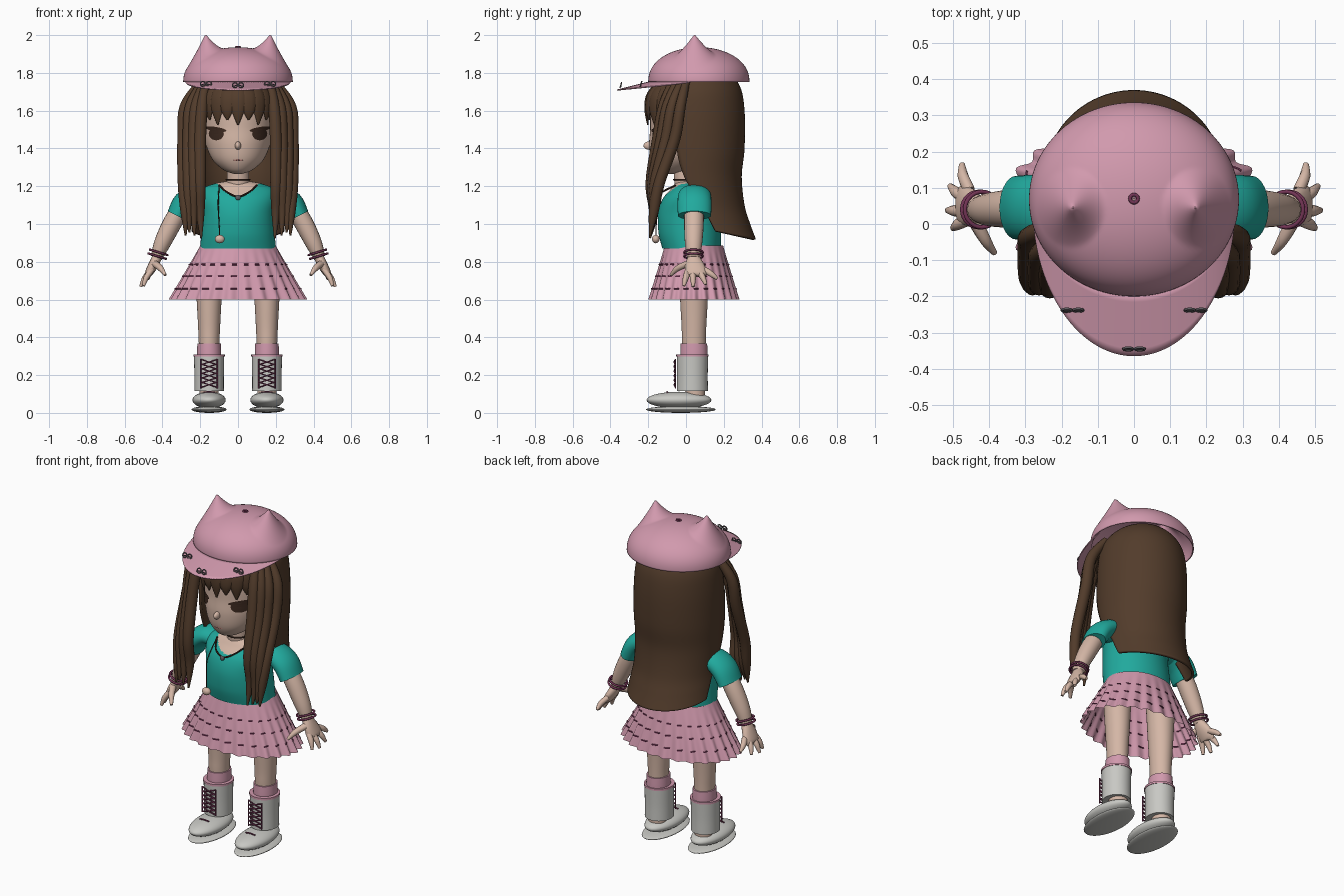
import bpy, bmesh, math
from mathutils import Vector
from math import sin, cos, pi, sqrt

if "Cube" in bpy.data.objects:
    bpy.data.objects.remove(bpy.data.objects["Cube"])


def material(name, *rgb):
    m = bpy.data.materials.new(name)
    m.use_nodes = True
    m.diffuse_color = (*rgb, 1)
    m.node_tree.nodes["Principled BSDF"].inputs["Base Color"].default_value = (*rgb, 1)
    return m


PINK = material("pink cloth", .64, .32, .42)
TEAL = material("teal cloth", .015, .4, .34)
HAIR = material("brown hair", .085, .045, .024)
SKIN = material("skin", .66, .47, .38)
BOOT = material("pale grey leather", .58, .58, .55)
PLUM = material("plum trim", .17, .035, .09)
DARK = material("dark brown", .045, .022, .014)
METAL = material("grey metal", .12, .11, .12)
LIP = material("lip", .42, .2, .17)


def smooth_path(points, steps=6):
    """Catmull-Rom interpolation of tuples of any length."""
    out, n = [], len(points)
    for i in range(n - 1):
        p = [points[max(0, min(n - 1, i + k))] for k in (-1, 0, 1, 2)]
        for j in range(steps):
            t = j / steps
            out.append(tuple(.5 * (2 * b + (c - a) * t + (2 * a - 5 * b + 4 * c - d) * t * t
                                   + (3 * b - a - 3 * c + d) * t ** 3) for a, b, c, d in zip(*p)))
    return out + [tuple(points[-1])]


def grid(name, rows, mat, closed=True, caps=False, thick=0):
    """Skin a list of equal-length point rows."""
    bm = bmesh.new()
    vs = [[bm.verts.new(p) for p in row] for row in rows]
    n = len(vs[0])
    for a, b in zip(vs, vs[1:]):
        for i in range(n if closed else n - 1):
            j = (i + 1) % n
            bm.faces.new((a[i], a[j], b[j], b[i]))
    if caps:
        bm.faces.new(vs[0][::-1])
        bm.faces.new(vs[-1])
    bmesh.ops.recalc_face_normals(bm, faces=bm.faces)
    me = bpy.data.meshes.new(name)
    bm.to_mesh(me)
    bm.free()
    me.materials.append(mat)
    ob = bpy.data.objects.new(name, me)
    bpy.context.collection.objects.link(ob)
    shade(ob)
    if thick:
        mod = ob.modifiers.new("thickness", "SOLIDIFY")
        mod.thickness = thick
    return ob


def shade(ob):
    bpy.ops.object.select_all(action="DESELECT")
    ob.select_set(True)
    bpy.context.view_layer.objects.active = ob
    bpy.ops.object.shade_smooth_by_angle(angle=math.radians(50))


def loft(name, profile, mat, x=0, seg=32, steps=6, caps=True):
    """Stack of ellipses; profile entries are z, centre y, x radius, y radius."""
    rows = [[(x + rx * cos(2 * pi * i / seg), cy + ry * sin(2 * pi * i / seg), z) for i in range(seg)]
            for z, cy, rx, ry in smooth_path(profile, steps)]
    return grid(name, rows, mat, caps=caps)


def tube(name, points, mat, side=(0, 1, 0), seg=10, steps=5):
    """Sweep an ellipse; points are x, y, z, half width along side, half thickness."""
    path, rows = smooth_path(points, steps), []
    for i, p in enumerate(path):
        a, b = path[max(i - 1, 0)], path[min(i + 1, len(path) - 1)]
        t = (Vector(b[:3]) - Vector(a[:3])).normalized()
        n = t.cross(Vector(side)).normalized()
        s = n.cross(t)
        rows.append([Vector(p[:3]) + s * p[3] * cos(2 * pi * k / seg) + n * p[4] * sin(2 * pi * k / seg)
                     for k in range(seg)])
    return grid(name, rows, mat, caps=True)


def cord(name, points, mat, r=.004, side=(0, 1, 0)):
    return tube(name, [(*p, r, r) for p in points], mat, side, seg=6)


def ball(name, loc, size, mat):
    bpy.ops.mesh.primitive_uv_sphere_add(segments=32, ring_count=16, radius=1, location=loc)
    return finish(name, mat, size)


def ring(name, loc, major, minor, mat, rot=(0, 0, 0)):
    bpy.ops.mesh.primitive_torus_add(location=loc, rotation=rot, major_radius=major, minor_radius=minor,
                                     major_segments=28, minor_segments=8)
    return finish(name, mat, (1, 1, 1))


def finish(name, mat, size):
    ob = bpy.context.object
    ob.name, ob.scale = name, size
    ob.data.materials.append(mat)
    shade(ob)
    return ob


# Head, nose and neck
HEAD = [(1.265, -.09, .02, .025), (1.285, -.065, .075, .09), (1.34, -.035, .135, .15), (1.42, 0, .17, .195),
        (1.5, .02, .183, .21), (1.6, .03, .188, .215), (1.7, .05, .175, .19), (1.78, .05, .08, .09)]
head_rows = smooth_path(HEAD, 12)
loft("head", HEAD, SKIN, seg=48)
ball("nose", (0, -.195, 1.415), (.016, .03, .022), SKIN)
loft("neck", [(1.12, .02, .075, .07), (1.2, .0, .062, .06), (1.34, -.01, .055, .06)], SKIN)


def face_plate(name, cx, cz, w, h, mat, tilt=0, lift=.004):
    """Thin disc wrapped on the front of the head."""
    rows = []
    for k in range(1, 6):
        row = []
        for i in range(24):
            a = 2 * pi * i / 24
            x, z = cx + w * k / 5 * cos(a), cz + h * k / 5 * sin(a) + tilt * w * k / 5 * cos(a)
            _, cy, rx, ry = min(head_rows, key=lambda r: abs(r[0] - z))
            row.append((x, cy - ry * sqrt(max(0, 1 - (x / rx) ** 2)) - lift, z))
        rows.append(row)
    grid(name, [[rows[0][0]] * 24] + rows, mat)


for s, label in ((1, "left"), (-1, "right")):
    face_plate(label + "_iris", s * .115, 1.477, .04, .034, DARK)
    face_plate(label + "_lashes", s * .118, 1.502, .056, .012, DARK, tilt=s * .15, lift=.006)
face_plate("mouth", 0, 1.338, .028, .005, LIP)

# Shirt with a scooped neckline
shirt = loft("shirt", [(.87, .03, .2, .155), (.95, .02, .195, .165), (1.05, .012, .19, .16), (1.13, .015, .2, .14),
                       (1.185, .03, .19, .11), (1.215, .03, .12, .085), (1.225, .03, .07, .06)], TEAL, seg=120, steps=10)
shirt.data.materials.append(SKIN)
for f in shirt.data.polygons:
    c = f.center
    f.material_index = int(c.z > 1.15 + 5 * c.x ** 2 and c.y < .04)

# Pleated skirt with rows of stitches


def skirt_point(a, t):
    w = 1 + .035 * t * cos(26 * a)
    return Vector(((.2 + .155 * t) * w * cos(a), .042 + (.155 + .08 * t) * w * sin(a), .885 - .285 * t))


grid("skirt", [[skirt_point(2 * pi * i / 208, t / 12) for i in range(208)] for t in range(13)], PINK)
for t in (.35, .57, .8):
    for i in range(26):
        a = 2 * pi * (i + .2) / 26
        cord("skirt_stitch", [skirt_point(a + d, t) * 1.0 for d in (-.05, 0, .05)], PLUM, .0045, (0, 0, 1))

# Arms, legs and footwear, mirrored
for s, label in ((1, "left_"), (-1, "right_")):
    def m(points):
        return [(s * p[0], *p[1:]) for p in points]

    tube(label + "sleeve", m([(.15, .04, 1.14, .07, .05), (.22, .045, 1.155, .085, .055), (.285, .045, 1.115, .09, .058),
                              (.325, .045, 1.045, .088, .052)]), TEAL, seg=28)
    tube(label + "arm", m([(.28, .042, 1.12, .05, .045), (.345, .042, 1.01, .052, .05), (.4, .04, .9, .046, .044),
                           (.432, .04, .82, .034, .03)]), SKIN, seg=20)
    tube(label + "palm", m([(.425, .04, .83, .03, .026), (.45, .045, .78, .052, .026), (.475, .055, .735, .055, .02),
                            (.48, .055, .725, .035, .01)]), SKIN, seg=16)
    for tip in ((.5, -.012, .672), (.515, .038, .668), (.508, .105, .68), (.475, .165, .71)):
        root = Vector((.455, .045 + (tip[1] - .06) * .45, .76))
        mid = root.lerp(Vector(tip), .55) + Vector((.006, 0, .004))
        tube(label + "finger", m([(*root, .017, .016), (*mid, .016, .015), (*tip, .008, .008)]), SKIN)
    tube(label + "thumb", m([(.44, .01, .79, .02, .018), (.41, -.045, .765, .016, .016), (.385, -.08, .73, .008, .008)]),
         SKIN, side=(1, 0, 0))
    for k in (0, 1):
        ring(label + "bracelet", (s * (.42 + .008 * k), .04, .85 - .02 * k), .049, .006, PLUM, (0, -.3 * s, 0))

    x = s * .153
    loft(label + "leg", [(.06, .05, .05, .05), (.34, .042, .054, .062), (.45, .042, .058, .065), (.6, .042, .066, .073),
                         (.82, .042, .08, .08)], SKIN, x)
    loft(label + "sock", [(.28, .042, .064, .072), (.32, .042, .064, .072), (.368, .042, .062, .07)], PINK, x)
    loft(label + "boot_shaft", [(.115, .034, .078, .082), (.2, .034, .078, .081), (.3, .034, .08, .083)], BOOT, x)
    loft(label + "boot_trim", [(.298, .034, .083, .086), (.31, .034, .083, .086)], PINK, x)
    ball(label + "shoe", (x, -.037, .068), (.088, .172, .044), BOOT)
    ball(label + "sole", (x, -.027, .018), (.093, .185, .018), BOOT)
    cord(label + "shoe_strap", [(x - .03, -.1, .109), (x, -.1, .112), (x + .03, -.1, .109)], PLUM)
    for k in range(6):
        z = .135 + k * .024
        for d in (-1, 1):
            cord(label + "lace", [(x - d * .044, -.056, z), (x, -.062, z + .014), (x + d * .044, -.056, z + .028)], PLUM)
    for d in (-1, 1):
        cord(label + "lace_edge", [(x + d * .044, -.056, .13), (x + d * .044, -.056, .285)], PLUM, side=(1, 0, 0))

    # Long front locks of hair
    for k, (x1, y1, x2, end) in enumerate(((.29, -.04, .282, .94), (.262, -.085, .262, .955),
                                           (.232, -.11, .235, .94), (.2, -.13, .2, .925))):
        tube(label + "front_lock", m([(.17 + .01 * (3 - k), -.0 - .025 * k, 1.75, .02, .02), (x1 - .01, y1 + .01, 1.62, .028, .03),
                                      (x1, y1 - .02, 1.45, .03, .032), (x1, y1 * .5 - .12, 1.22, .029, .03),
                                      (x2, -.17, 1.07, .026, .024), (x2 - .005, -.19, end, .005, .005)]), HAIR, seg=14)

# Back hair shell
rows = []
for z, cy, rx, ry, start in smooth_path([(1.86, .08, .02, .02, -.4), (1.82, .07, .14, .14, -.4), (1.73, .06, .22, .225, -.38),
                                         (1.6, .06, .245, .25, -.4), (1.4, .06, .25, .25, -.45), (1.25, .06, .245, .235, -.3),
                                         (1.1, .08, .24, .23, 0), (1.0, .1, .245, .24, .1), (.92, .12, .25, .25, .15)]):
    arc = [start + (pi - 2 * start) * i / 48 for i in range(49)]
    drop = max(0, (1.1 - z) / .18)
    rows.append([(rx * cos(a), cy + ry * sin(a), z + .05 * drop * (1 - max(0, sin(a)))) for a in arc])
grid("back_hair", rows, HAIR, closed=False, thick=.015)

# Fringe
for i in range(9):
    u = (i - 4) / 4
    a = u * 1.15
    d = Vector((sin(a), -cos(a), 0))
    def at(r, z, w, th):
        return (d.x * r * .95, .02 + d.y * (r + .015), z, w, th)
    tip = 1.525 + .025 * (i % 2)
    tube("fringe_lock", [at(.13, 1.77, .03, .01), at(.2, 1.69, .04, .012), at(.215, 1.61, .036, .011), at(.207, tip, .004, .004)],
         HAIR, side=(cos(a), sin(a), 0))

# Cap: dome with pulled-up cat ears, then the brim
rows = []
for k in range(49):
    e = k / 48 * pi / 2 * .995
    row = []
    for i in range(128):
        a = 2 * pi * i / 128
        px, py = .29 * cos(e) * cos(a), .068 + .268 * cos(e) * sin(a)
        d = sqrt((abs(px) - .172) ** 2 + ((py - .045) * .85) ** 2)
        row.append((px, py, 1.752 + .184 * sin(e) ** .9 + .103 * max(0, 1 - d / .095) ** 1.5))
    rows.append(row)
grid("cap_dome", rows, PINK, caps=False, thick=.006)
rows = []
for k in range(9):
    t, row = k / 8, []
    for i in range(65):
        a = -pi / 2 + (i / 32 - 1) * 1.45
        inner = Vector((.282 * cos(a), .068 + .262 * sin(a), 1.755))
        outer = Vector((.28 * cos(a), .05 + .415 * sin(a), 1.752 - .04 * max(0, -sin(a))))
        row.append(inner.lerp(outer, t))
    rows.append(row)
grid("cap_brim", rows, PINK, closed=False, thick=.006)
ring("cap_button", (0, .07, 1.937), .011, .005, PLUM)
for x, y, z in ((0, -.345, 1.735), (.17, -.238, 1.742), (-.17, -.238, 1.742)):
    for d in (-1, 1):
        ring("cap_bow_loop", (x + d * .016, y, z), .013, .0035, METAL, (pi / 2 - .3, 0, 0))
    cord("cap_bow_tail", [(x - .032, y, z - .008), (x, y, z), (x + .032, y, z - .008)], METAL, .003)

# Choker, necklace and long pendant
ring("choker", (0, -.003, 1.235), .062, .004, DARK)
cord("necklace", [(-.1, -.055, 1.205), (-.06, -.125, 1.17), (0, -.145, 1.145), (.06, -.125, 1.17), (.1, -.055, 1.205)],
     DARK, .005, (0, 0, 1))
ball("necklace_charm", (0, -.15, 1.14), (.014, .008, .014), METAL)
cord("pendant_cord", [(-.1, -.06, 1.2), (-.105, -.14, 1.1), (-.1, -.157, 1.0), (-.097, -.158, .94)], DARK, .003, (1, 0, 0))
ball("pendant", (-.097, -.16, .92), (.026, .02, .022), SKIN)
